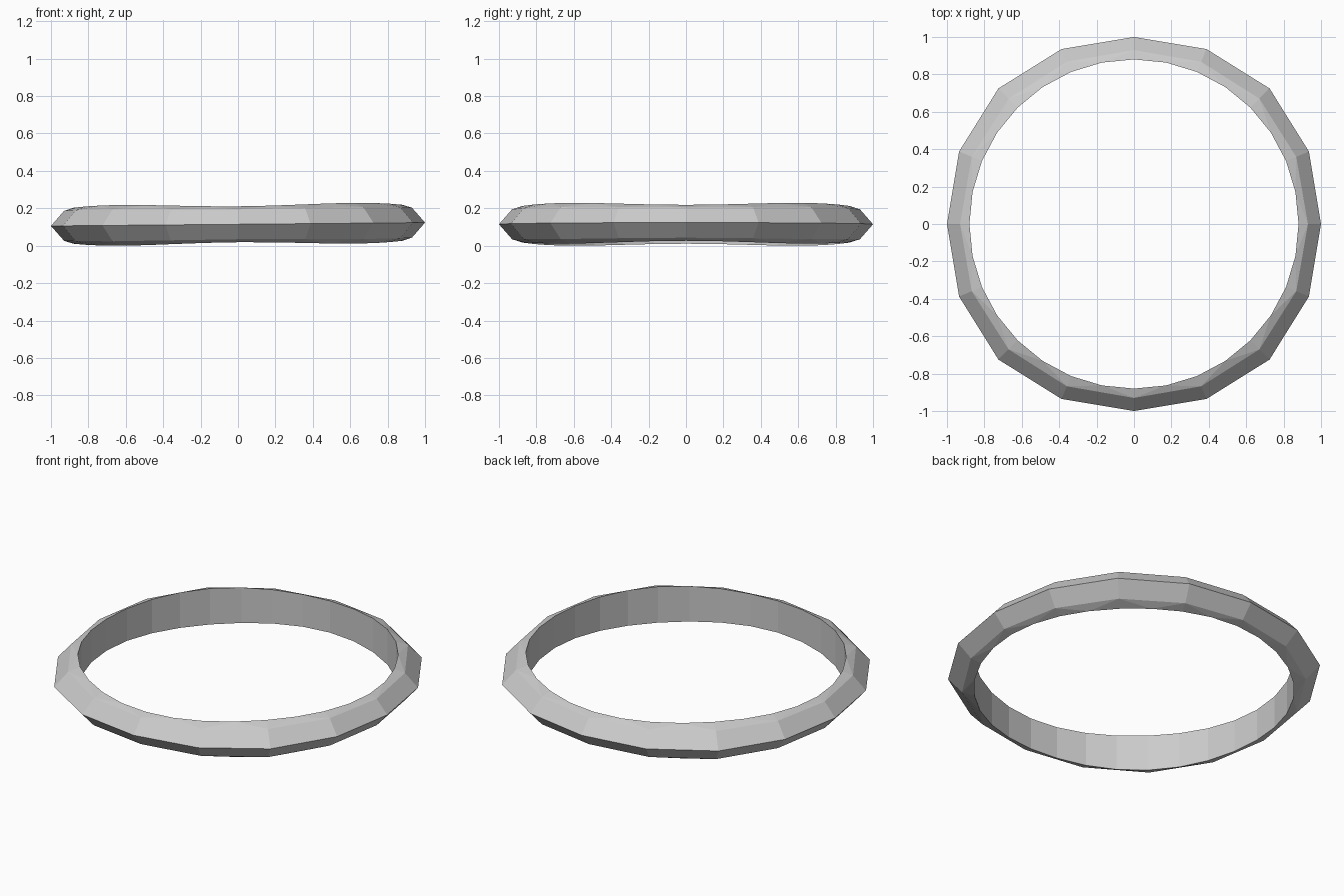
import bpy, bmesh
from math import sin, cos, pi

if "Cube" in bpy.data.objects:
    bpy.data.objects.remove(bpy.data.objects["Cube"])

N = 16          # outer sides; the inner bore has twice as many
CENTER = 0.12   # height of the ridge
TILT = 0.009    # slight lean along x


def bump(a):
    # 0 on the axes, 1 on the diagonals
    return (1 - cos(4 * a)) / 2


bm = bmesh.new()


def ring(count, radius, swell, half, half_swell):
    verts = []
    for i in range(count):
        a = 2 * pi * i / count
        r = radius + swell * bump(a)
        x, y = r * cos(a), r * sin(a)
        z = CENTER + TILT * x + half + half_swell * bump(a)
        verts.append(bm.verts.new((x, y, z)))
    return verts


# Cross-section rings: outer ridge, shoulders, inner bore edges
ridge = ring(N, 1.0, 0.025, 0, 0)
top_shoulder = ring(N, 0.93, 0.018, 0.08, 0.005)
low_shoulder = ring(N, 0.93, 0.018, -0.08, -0.005)
top_bore = ring(2 * N, 0.88, 0, 0.096, 0.013)
low_bore = ring(2 * N, 0.88, 0, -0.096, -0.013)

for i in range(N):
    j, m, k = (i + 1) % N, 2 * i + 1, (2 * i + 2) % (2 * N)
    for s, b in ((top_shoulder, top_bore), (low_shoulder, low_bore)):
        # Outer bevel, then the rim stepping from one to two segments
        bm.faces.new((ridge[i], ridge[j], s[j], s[i]))
        bm.faces.new((s[i], s[j], b[m]))
        bm.faces.new((s[i], b[m], b[2 * i]))
        bm.faces.new((s[j], b[k], b[m]))

# Inner wall
for i in range(2 * N):
    j = (i + 1) % (2 * N)
    bm.faces.new((top_bore[i], top_bore[j], low_bore[j], low_bore[i]))

# Stand on the ground
low = min(v.co.z for v in bm.verts)
for v in bm.verts:
    v.co.z -= low

bmesh.ops.recalc_face_normals(bm, faces=bm.faces[:])
mesh = bpy.data.meshes.new("ring_band")
bm.to_mesh(mesh)
bm.free()
bpy.context.collection.objects.link(bpy.data.objects.new("ring_band", mesh))
